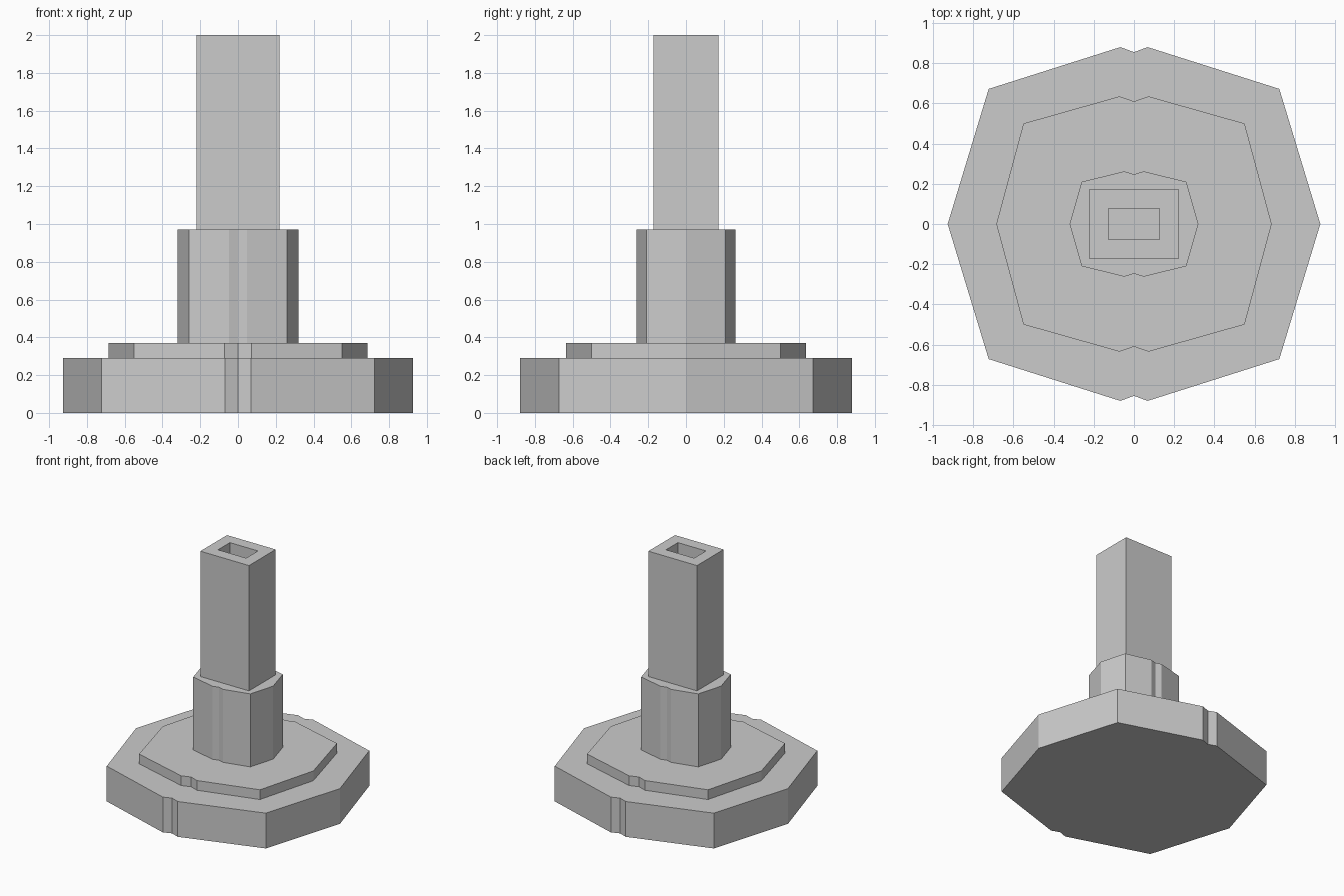
import bpy
import bmesh

if "Cube" in bpy.data.objects:
    bpy.data.objects.remove(bpy.data.objects["Cube"])


def mirrored_outline(quarter):
    """Mirror a quarter outline (from +x axis to +y axis) into a full loop."""
    half = quarter + [(-x, y) for x, y in reversed(quarter[:-1])]
    return half + [(x, -y) for x, y in reversed(half[1:-1])]


def finish(name, bm):
    bmesh.ops.recalc_face_normals(bm, faces=bm.faces[:])
    mesh = bpy.data.meshes.new(name)
    bm.to_mesh(mesh)
    bm.free()
    obj = bpy.data.objects.new(name, mesh)
    bpy.context.collection.objects.link(obj)
    return obj


def ring(bm, outline, z):
    return [bm.verts.new((x, y, z)) for x, y in outline]


def bridge(bm, a, b):
    n = len(a)
    for i in range(n):
        j = (i + 1) % n
        bm.faces.new((a[i], a[j], b[j], b[i]))


def prism(name, quarter, z0, z1):
    bm = bmesh.new()
    outline = mirrored_outline(quarter)
    low, high = ring(bm, outline, z0), ring(bm, outline, z1)
    bridge(bm, low, high)
    bm.faces.new(low)
    bm.faces.new(high)
    return finish(name, bm)


def rect(x, y):
    return [(x, -y), (x, y), (-x, y), (-x, -y)]


# Stepped foot and collar, notched at front and back
prism("base", [(0.927, 0), (0.723, 0.672), (0.068, 0.88), (0, 0.855)], 0, 0.29)
prism("plate", [(0.685, 0), (0.55, 0.50), (0.072, 0.635), (0, 0.61)], 0.29, 0.37)
prism("collar", [(0.32, 0), (0.26, 0.21), (0.048, 0.262), (0, 0.247)], 0.37, 0.97)

# Hollow rectangular column, open at the top down to the collar
bm = bmesh.new()
rings = [ring(bm, rect(*size), z) for size, z in (
    ((0.221, 0.173), 0.97), ((0.221, 0.173), 2.0),
    ((0.128, 0.077), 2.0), ((0.128, 0.077), 0.97))]
for i in range(4):
    bridge(bm, rings[i], rings[(i + 1) % 4])
finish("column", bm)
